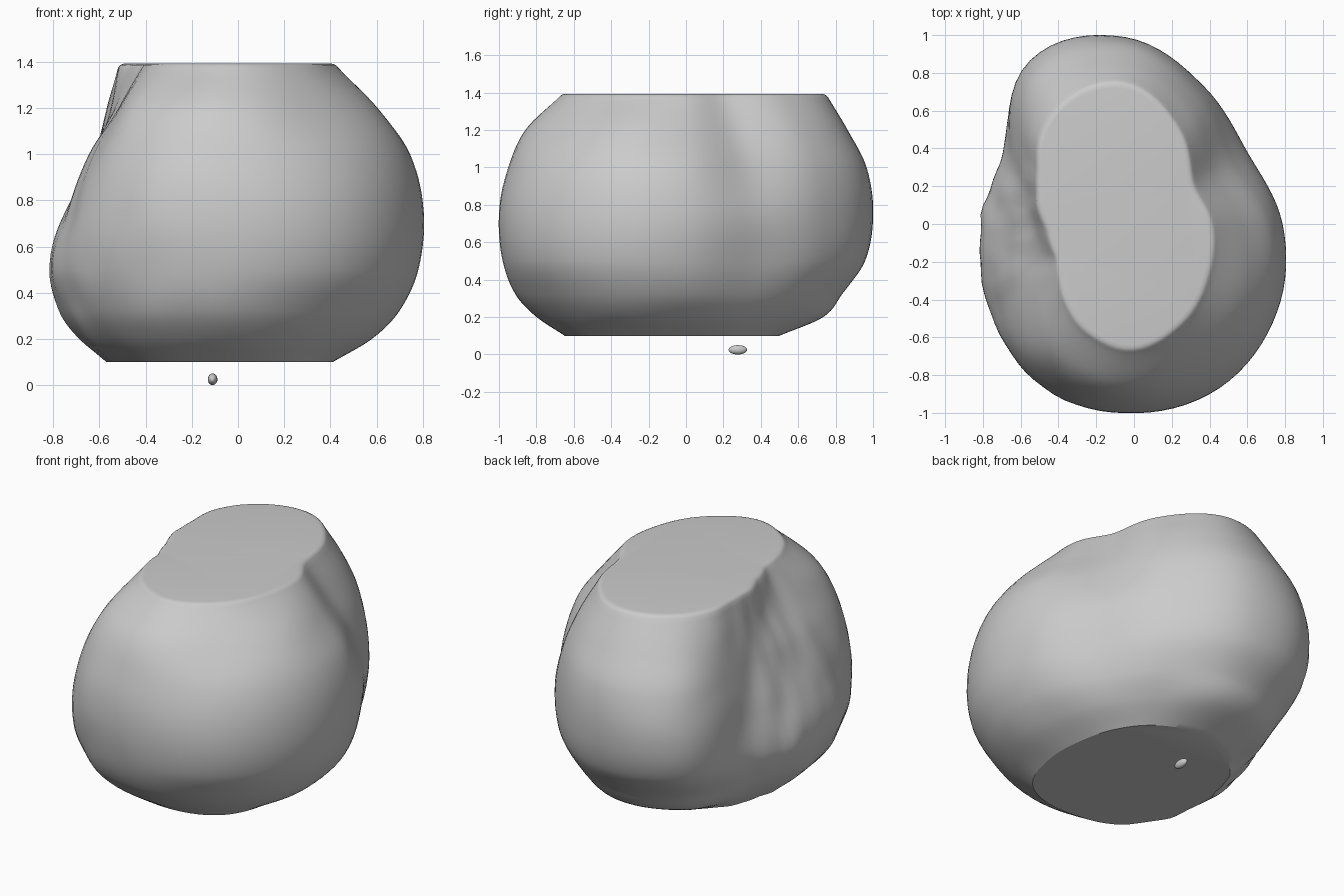
import bpy, bmesh, math
from mathutils import Vector, noise

if "Cube" in bpy.data.objects:
    bpy.data.objects.remove(bpy.data.objects["Cube"])

SEG, STEPS = 96, 7
CX = -0.05
# boulder cross-sections: height -> radii every 30 degrees, counter-clockwise from +x
SECTIONS = [
    (0.10, (.45, .45, .48, .50, .50, .50, .51, .57, .64, .65, .64, .52)),
    (0.20, (.61, .58, .62, .73, .72, .61, .62, .70, .78, .80, .77, .70)),
    (0.32, (.73, .67, .73, .83, .82, .69, .71, .79, .88, .91, .88, .82)),
    (0.50, (.81, .73, .82, .95, .96, .75, .76, .84, .94, .98, .98, .91)),
    (0.75, (.835, .75, .84, .99, 1.0, .71, .69, .78, .95, 1.0, 1.0, .93)),
    (1.00, (.77, .66, .80, .96, .94, .65, .58, .67, .89, .95, .93, .87)),
    (1.20, (.62, .54, .71, .86, .83, .60, .49, .54, .78, .86, .79, .73)),
    (1.375, (.475, .43, .59, .755, .72, .55, .43, .42, .57, .68, .62, .53)),
]


def hermite(p, q, mp, mq, t):
    return ((2*t**3 - 3*t*t + 1) * p + (t**3 - 2*t*t + t) * mp
            + (3*t*t - 2*t**3) * q + (t**3 - t*t) * mq)


def ring_radius(radii, u):
    i, t = int(u), u - int(u)
    a, b, c, d = (radii[(i + k) % 12] for k in (-1, 0, 1, 2))
    return hermite(b, c, (c - a) / 2, (d - b) / 2, t)


def slope(i, j):
    # vertical slope of profile j at section i
    lo, hi = max(i - 1, 0), min(i + 1, len(SECTIONS) - 1)
    return (SECTIONS[hi][1][j] - SECTIONS[lo][1][j]) / (SECTIONS[hi][0] - SECTIONS[lo][0])


def finish(bm, name, angle):
    bmesh.ops.recalc_face_normals(bm, faces=bm.faces)
    mesh = bpy.data.meshes.new(name)
    bm.to_mesh(mesh)
    bm.free()
    ob = bpy.data.objects.new(name, mesh)
    bpy.context.collection.objects.link(ob)
    bpy.context.view_layer.objects.active = ob
    ob.select_set(True)
    bpy.ops.object.shade_smooth_by_angle(angle=math.radians(angle))
    ob.select_set(False)
    return ob


# boulder: smooth loft through the cross-sections, slightly weathered on the left
bm = bmesh.new()
rings = []


def add_ring(z, radii):
    ring = []
    for s in range(SEG):
        a = 2 * math.pi * s / SEG
        r = ring_radius(radii, 12 * s / SEG)
        left = max(0, -math.cos(a - 0.3))
        r += 0.02 * left * noise.noise(Vector((4*math.cos(a), 5*math.sin(a), 4*z)))
        ring.append(bm.verts.new((CX + r*math.cos(a), r*math.sin(a), z)))
    rings.append(ring)


for i in range(len(SECTIONS) - 1):
    (z0, r0), (z1, r1) = SECTIONS[i], SECTIONS[i + 1]
    h = z1 - z0
    for step in range(STEPS):
        t = step / STEPS
        add_ring(z0 + t * h, [hermite(r0[j], r1[j], h * slope(i, j), h * slope(i + 1, j), t)
                              for j in range(12)])
# rounded rim of the flat top
top = SECTIONS[-1][1]
for z, inset in ((1.375, 0), (1.385, 0.009), (1.391, 0.022), (1.393, 0.04)):
    add_ring(z, [r - inset for r in top])
for lower, upper in zip(rings, rings[1:]):
    for s in range(SEG):
        n = (s + 1) % SEG
        bm.faces.new((lower[s], lower[n], upper[n], upper[s]))
bm.faces.new(rings[0][::-1])
bm.faces.new(rings[-1])
finish(bm, "boulder", 28)

# small loose pebble under the boulder
bm = bmesh.new()
bmesh.ops.create_uvsphere(bm, u_segments=16, v_segments=10, radius=1)
for v in bm.verts:
    v.co = (-0.11 + 0.021*v.co.x, 0.277 + 0.05*v.co.y, 0.025 + 0.025*v.co.z)
finish(bm, "pebble", 60)
